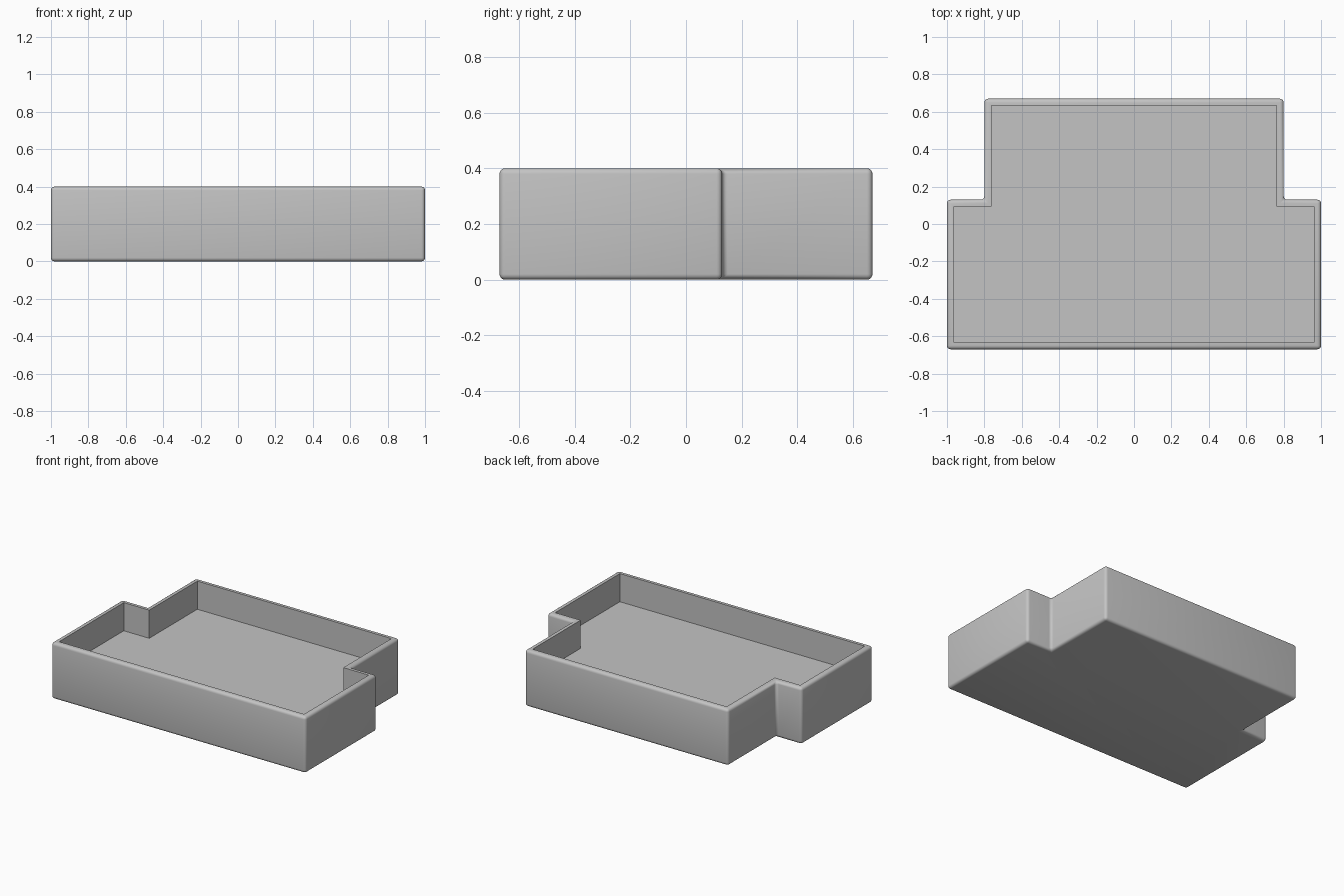
import bpy
import bmesh

cube = bpy.data.objects.get("Cube")
if cube:
    bpy.data.objects.remove(cube, do_unlink=True)

HEIGHT, FLOOR, WALL, ROUND = 0.4, 0.2, 0.037, 0.02

# Plain grey material
grey = bpy.data.materials.new("grey")
grey.use_nodes = True
colour = (0.55, 0.55, 0.55, 1)
grey.diffuse_color = colour
grey.node_tree.nodes["Principled BSDF"].inputs["Base Color"].default_value = colour

# Stepped footprint, mirrored across x
half = [(1.0, -0.67), (1.0, 0.13), (0.8, 0.13), (0.8, 0.67)]
outline = half + [(-x, y) for x, y in reversed(half)]

# Solid block
bm = bmesh.new()
base = bm.faces.new([bm.verts.new((x, y, 0)) for x, y in outline])
block = bmesh.ops.extrude_face_region(bm, geom=[base], use_keep_orig=True)["geom"]
top = next(g for g in block if isinstance(g, bmesh.types.BMFace))
bmesh.ops.translate(bm, verts=top.verts, vec=(0, 0, HEIGHT))
bmesh.ops.recalc_face_normals(bm, faces=bm.faces)
outer_edges = list(bm.edges)

# Recess with straight walls
bmesh.ops.inset_region(bm, faces=[top], thickness=WALL, use_even_offset=True)
pit = bmesh.ops.extrude_discrete_faces(bm, faces=[top])["faces"][0]
bmesh.ops.translate(bm, verts=pit.verts, vec=(0, 0, FLOOR - HEIGHT))

# Rounded outside edges
bmesh.ops.bevel(bm, geom=outer_edges, offset=ROUND, offset_type='OFFSET',
                segments=4, profile=0.5, affect='EDGES', clamp_overlap=True)
bmesh.ops.recalc_face_normals(bm, faces=bm.faces)

mesh = bpy.data.meshes.new("tray")
bm.to_mesh(mesh)
bm.free()
mesh.materials.append(grey)
tray = bpy.data.objects.new("tray", mesh)
bpy.context.collection.objects.link(tray)

# Smooth the rounded edges, keep the recess crisp
bpy.ops.object.select_all(action='DESELECT')
tray.select_set(True)
bpy.context.view_layer.objects.active = tray
bpy.ops.object.shade_smooth_by_angle(angle=0.6)
